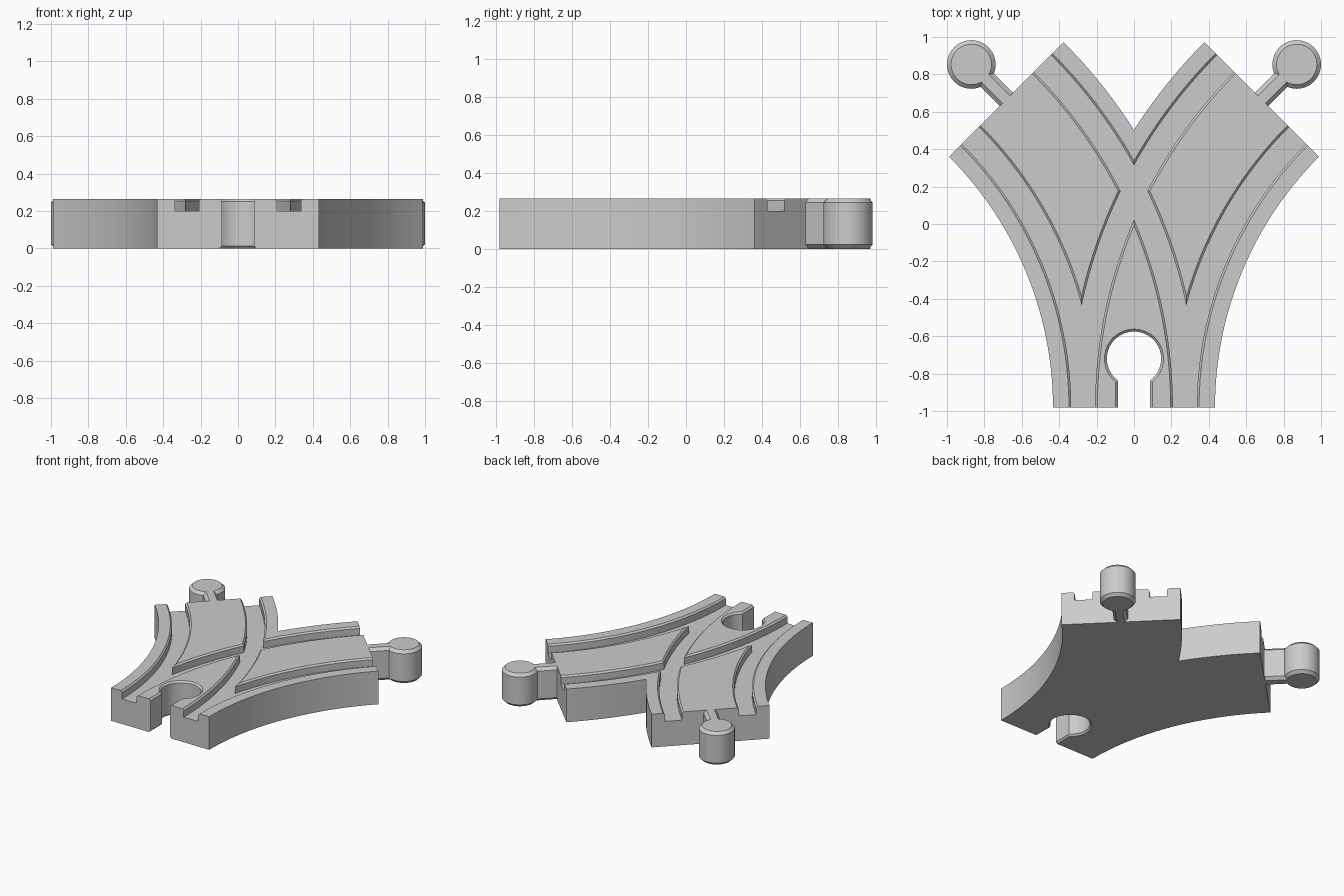
import bpy, bmesh, math
from math import sin, cos, pi

cube = bpy.data.objects.get("Cube")
if cube:
    bpy.data.objects.remove(cube, do_unlink=True)

R = 2.33            # centre line radius of each branch
Y0 = -0.982         # stem end
HALF = 0.433        # half track width
H = 0.265           # track height
BEND = pi / 4

grey = bpy.data.materials.new("light_grey")
grey.use_nodes = True
colour = (0.6, 0.6, 0.6, 1)
grey.diffuse_color = colour
grey.node_tree.nodes["Principled BSDF"].inputs["Base Color"].default_value = colour


def on_arc(side, u, t, z=0.0):
    """Point on a branch: u is the offset towards the fork, t the angle."""
    return (side * (R - (R + u) * cos(t)), Y0 + (R + u) * sin(t), z)


def loft(name, rings):
    """Skin a list of equal-length point rings and cap both ends."""
    bm = bmesh.new()
    loops = [[bm.verts.new(p) for p in ring] for ring in rings]
    n = len(loops[0])
    for a, b in zip(loops, loops[1:]):
        for i in range(n):
            j = (i + 1) % n
            bm.faces.new((a[i], a[j], b[j], b[i]))
    bm.faces.new(loops[0])
    bm.faces.new(loops[-1])
    bmesh.ops.recalc_face_normals(bm, faces=bm.faces)
    mesh = bpy.data.meshes.new(name)
    bm.to_mesh(mesh)
    bm.free()
    mesh.materials.append(grey)
    obj = bpy.data.objects.new(name, mesh)
    bpy.context.collection.objects.link(obj)
    return obj


def combine(target, tool, operation):
    """Apply a boolean and discard the helper object."""
    mod = target.modifiers.new("boolean", 'BOOLEAN')
    mod.operation, mod.solver, mod.object = operation, 'EXACT', tool
    graph = bpy.context.evaluated_depsgraph_get()
    mesh = bpy.data.meshes.new_from_object(target.evaluated_get(graph))
    target.modifiers.clear()
    target.data = mesh
    bpy.data.objects.remove(tool, do_unlink=True)


def smooth(obj):
    bpy.ops.object.select_all(action='DESELECT')
    obj.select_set(True)
    bpy.context.view_layer.objects.active = obj
    bpy.ops.object.shade_smooth_by_angle(angle=math.radians(30))


# Forked body: outer arc, branch end, inner arc back to the fork, then mirrored
STEPS = 28
fork = math.acos(R / (R + HALF))
right = [on_arc(1, -HALF, BEND * i / STEPS) for i in range(STEPS + 1)]
right += [on_arc(1, HALF, BEND + (fork - BEND) * i / 12) for i in range(13)]
right[-1] = (0, right[-1][1], 0)
outline = right + [(-x, y, z) for x, y, z in reversed(right[:-1])]
body = loft("track_body", [outline, [(x, y, H) for x, y, z in outline]])

# Wheel grooves with chamfered lips
section = [(-0.064, 0.2), (-0.064, 0.253), (-0.096, 0.285),
           (0.096, 0.285), (0.064, 0.253), (0.064, 0.2)]
for side in (1, -1):
    for centre in (-0.272, 0.272):
        rings = [[on_arc(side, centre + u, BEND * i / STEPS, z) for u, z in section]
                 for i in range(-1, STEPS + 2)]
        combine(body, loft("groove_cutter", rings), 'DIFFERENCE')


# Keyhole socket, flared at top and bottom
def keyhole(grow, z):
    r, w, cy = 0.145 + grow, 0.086 + grow, -0.72
    a = math.asin(w / r)
    start, sweep = -pi / 2 + a, 2 * pi - 2 * a
    arc = [(r * cos(start + sweep * i / 40), cy + r * sin(start + sweep * i / 40), z)
           for i in range(41)]
    return arc + [(-w, -1.1, z), (w, -1.1, z)]


levels = [(0.023, -0.01), (0, 0.013), (0, 0.252), (0.023, 0.275)]
combine(body, loft("socket_cutter", [keyhole(g, z) for g, z in levels]), 'DIFFERENCE')
smooth(body)

# Round-headed connector pegs on both branch ends
C = 0.022
d = math.sqrt(0.5)
for side, label in ((1, "left"), (-1, "right")):
    ex, ey, _ = on_arc(1, 0, BEND)

    def local(along, across, z):
        return (side * (ex + d * (along - across)), ey + d * (along + across), z)

    head_rings = [[local(0.265 + r * cos(2 * pi * i / 48), r * sin(2 * pi * i / 48), z)
                   for i in range(48)]
                  for r, z in ((0.13 - C, 0), (0.13, C), (0.13, H - C), (0.13 - C, H))]
    peg = loft(label + "_connector_peg", head_rings)
    w = 0.05
    neck = [(C - w, 0), (w - C, 0), (w, C), (w, H - C),
            (w - C, H), (C - w, H), (-w, H - C), (-w, C)]
    combine(peg, loft("neck", [[local(a, v, z) for v, z in neck] for a in (0, 0.22)]), 'UNION')
    smooth(peg)
